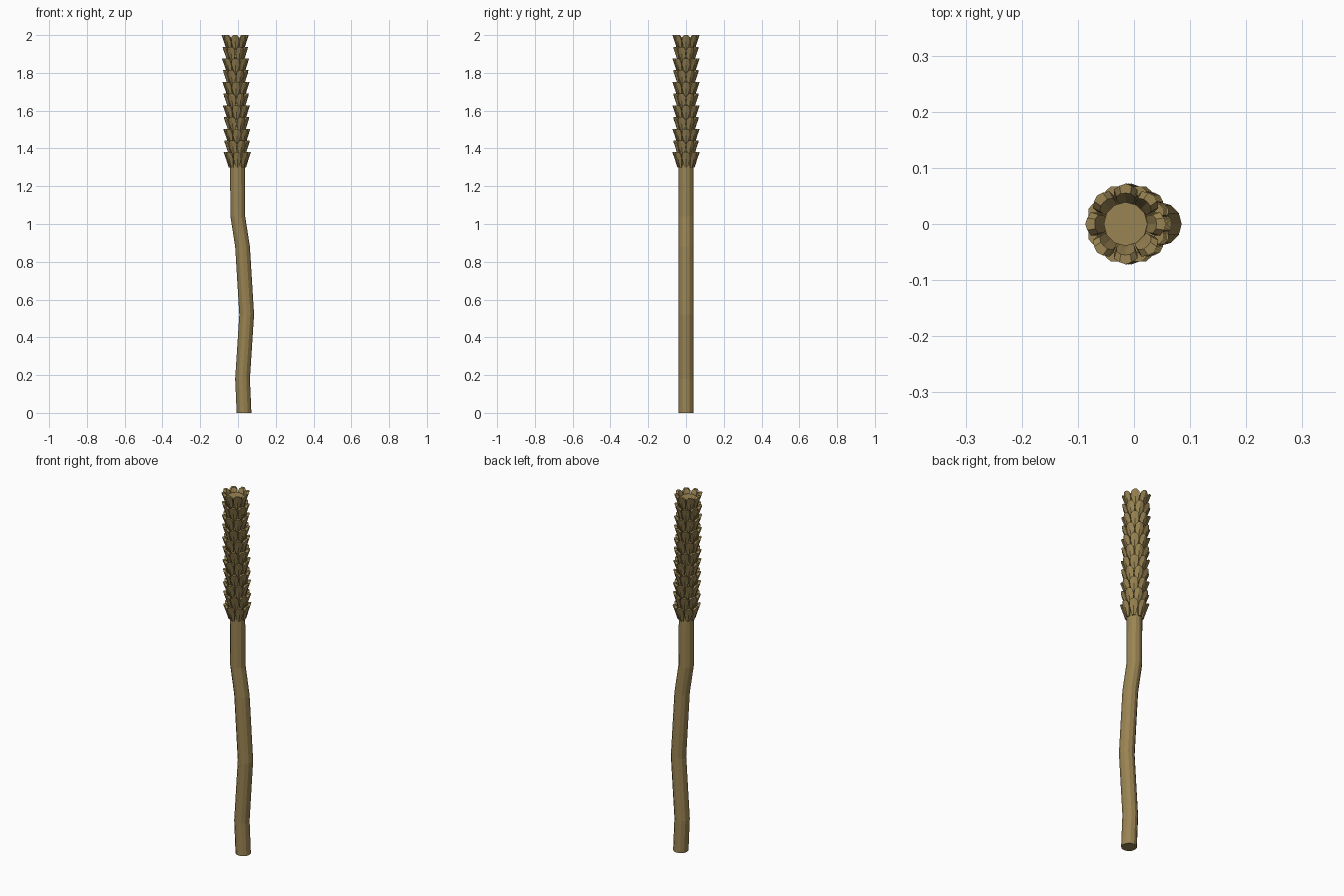
import bpy, bmesh, math
from mathutils import Vector

if "Cube" in bpy.data.objects:
    bpy.data.objects.remove(bpy.data.objects["Cube"])

bark = bpy.data.materials.new("bark")
bark.diffuse_color = (0.32, 0.23, 0.085, 1)
bark.use_nodes = True
bark.node_tree.nodes["Principled BSDF"].inputs["Base Color"].default_value = bark.diffuse_color

# centre line of the trunk as (z, x)
PATH = [(0, 0.032), (0.18, 0.024), (0.52, 0.046), (0.88, 0.024),
        (1.04, -0.001), (1.3, -0.003), (1.98, -0.015)]
SIDES, RADIUS = 12, 0.039


def centre_x(z):
    for (z0, x0), (z1, x1) in zip(PATH, PATH[1:]):
        if z <= z1:
            return x0 + (x1 - x0) * (z - z0) / (z1 - z0)
    return PATH[-1][1]


def finish(bm, name):
    bmesh.ops.recalc_face_normals(bm, faces=bm.faces)
    me = bpy.data.meshes.new(name)
    bm.to_mesh(me)
    bm.free()
    me.materials.append(bark)
    ob = bpy.data.objects.new(name, me)
    bpy.context.collection.objects.link(ob)
    return ob


# bent trunk: low-poly rings joined along the path
bm = bmesh.new()
rings = []
for z, x in PATH:
    rings.append([bm.verts.new((x + RADIUS * math.cos(math.tau * i / SIDES),
                                RADIUS * math.sin(math.tau * i / SIDES), z))
                  for i in range(SIDES)])
for a, b in zip(rings, rings[1:]):
    for i in range(SIDES):
        j = (i + 1) % SIDES
        bm.faces.new((a[i], a[j], b[j], b[i]))
bm.faces.new(rings[0][::-1])
bm.faces.new(rings[-1])
finish(bm, "trunk")

# leaf-base scale: (height, half width, outer radius), flaring upwards
PROFILE = [(0.0, 0.015, 0.046), (0.045, 0.026, 0.060),
           (0.068, 0.023, 0.068), (0.080, 0.011, 0.072)]
THICK = 0.017


def add_scale(bm, angle, z):
    def point(u, r, h):
        # wrap the scale around the trunk
        a = angle + u / 0.07
        return bm.verts.new((centre_x(z + h) + r * math.cos(a),
                             r * math.sin(a), z + h))
    rows = []
    for h, w, r in PROFILE:
        outer = [point(u, r - 0.003 * abs(u) / w, h) for u in (-w, 0, w)]
        inner = [point(u, r - THICK, h) for u in (w, 0, -w)]
        rows.append(outer + inner)
    for a, b in zip(rows, rows[1:]):
        for i in range(6):
            j = (i + 1) % 6
            bm.faces.new((a[i], a[j], b[j], b[i]))
    for r in (rows[0], rows[-1]):
        bm.faces.new((r[0], r[1], r[4], r[5]))
        bm.faces.new((r[1], r[2], r[3], r[4]))


# staggered rings of scales around the upper trunk
ROWS, COUNT = 11, 8
bm = bmesh.new()
for row in range(ROWS):
    z = 1.30 + row * 0.062
    for k in range(COUNT):
        add_scale(bm, math.tau * (k + 0.5 * (row % 2)) / COUNT, z)
finish(bm, "bark_scales")
